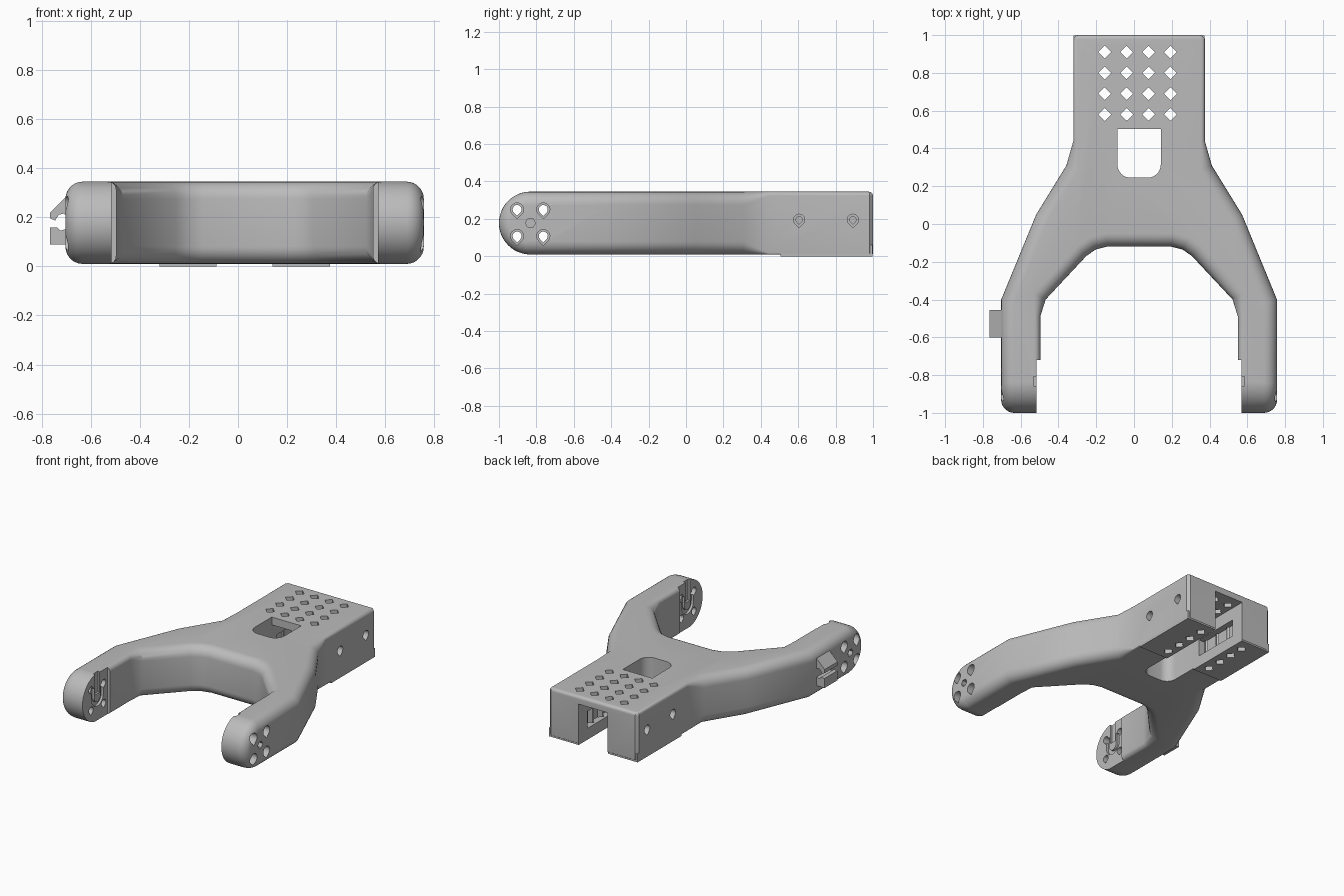
import bpy, bmesh, math
from mathutils import Vector

if "Cube" in bpy.data.objects:
    bpy.data.objects.remove(bpy.data.objects["Cube"], do_unlink=True)

CX = 0.027          # symmetry line of the fork
BOTTOM, TOP = 0.01, 0.345
MID_Z = (BOTTOM + TOP) / 2
TIP_Y = -0.832
RIM = 0.07          # rounding of the arm edges

grey = bpy.data.materials.new("plain grey")
grey.use_nodes = True
COLOUR = (0.5, 0.5, 0.5, 1)
grey.diffuse_color = COLOUR
grey.node_tree.nodes["Principled BSDF"].inputs["Base Color"].default_value = COLOUR


def loft(name, rings):
    """Closed solid through rings of equal point count."""
    bm = bmesh.new()
    loops = [[bm.verts.new(p) for p in ring] for ring in rings]
    for low, high in zip(loops, loops[1:]):
        for i in range(len(low)):
            j = (i + 1) % len(low)
            bm.faces.new((low[i], low[j], high[j], high[i]))
    bm.faces.new(loops[0][::-1])
    bm.faces.new(loops[-1])
    bmesh.ops.recalc_face_normals(bm, faces=bm.faces)
    mesh = bpy.data.meshes.new(name)
    bm.to_mesh(mesh)
    bm.free()
    mesh.materials.append(grey)
    ob = bpy.data.objects.new(name, mesh)
    bpy.context.collection.objects.link(ob)
    return ob


def prism(name, pts, axis, lo, hi):
    """Extrude a 2D profile along one axis."""
    place = {"x": lambda a, b, t: (t, a, b),
             "y": lambda a, b, t: (a, t, b),
             "z": lambda a, b, t: (a, b, t)}[axis]
    return loft(name, [[place(a, b, t) for a, b in pts] for t in (lo, hi)])


def inset(pts, radii):
    """Move each point of a counter-clockwise outline inwards."""
    vs, out = [Vector(p) for p in pts], []
    for i, p in enumerate(vs):
        before = (p - vs[i - 1]).normalized()
        after = (vs[(i + 1) % len(vs)] - p).normalized()
        n1, n2 = Vector((-before.y, before.x)), Vector((-after.y, after.x))
        out.append(p + (n1 + n2) / (1 + n1.dot(n2)) * radii[i])
    return out


def rect(a0, a1, b0, b1):
    return [(a0, b0), (a1, b0), (a1, b1), (a0, b1)]


def arc(a, b, r, start, end, n):
    angles = [math.radians(start + (end - start) * i / n) for i in range(n + 1)]
    return [(a + r * math.cos(t), b + r * math.sin(t)) for t in angles]


def ngon(a, b, r, n):
    return arc(a, b, r, 0, 360, n)[:-1]


def teardrop(y, z, r):
    return arc(y, z, r, -45, 225, 16) + [(y, z - 1.41 * r)]


def activate(ob):
    bpy.ops.object.select_all(action="DESELECT")
    ob.select_set(True)
    bpy.context.view_layer.objects.active = ob


def combine(ob, other, operation="DIFFERENCE"):
    mod = ob.modifiers.new("cut", "BOOLEAN")
    mod.operation, mod.solver, mod.object = operation, "MANIFOLD", other
    activate(ob)
    bpy.ops.object.modifier_apply(modifier=mod.name)
    bpy.data.objects.remove(other, do_unlink=True)


def cut(ob, pts, axis, lo, hi):
    combine(ob, prism("cutter", pts, axis, lo, hi))


def cut_side(ob, pts, side, inner, outer):
    """Cut along x, between two distances from the symmetry line."""
    lo, hi = sorted((CX + side * inner, CX + side * outer))
    cut(ob, pts, "x", lo, hi)


# Fork body: plan outline with rounded rims, narrower at the back and inner arms
half = [(0.33, 1), (0.348, 0.982), (0.348, 0.44), (0.385, 0.31), (0.545, 0.05),
        (0.73, -0.4), (0.73, -1.1), (0.523, -1.1), (0.523, -0.49), (0.495, -0.4),
        (0.28, -0.17), (0.23, -0.135), (0.17, -0.12)]
outline = [(CX - d, y) for d, y in half] + [(CX + d, y) for d, y in reversed(half)]


def rim_radius(x, y, upper):
    if y > 0.42:
        return RIM * (0.3 if upper else 0.1)
    if y < -0.45 and abs(x - CX) < 0.6:
        return RIM * 0.45
    return RIM


STEPS = 7
quarter = [math.pi / 2 * i / STEPS for i in range(STEPS + 1)]


def body_ring(t, upper):
    radii = [rim_radius(x, y, upper) for x, y in outline]
    plan = inset(outline, [r * (1 - math.cos(t)) for r in radii])
    drop = [r * (1 - math.sin(t)) for r in radii]
    return [(p.x, p.y, TOP - d if upper else BOTTOM + d) for p, d in zip(plan, drop)]


body = loft("fork_body", [body_ring(t, False) for t in reversed(quarter)]
            + [body_ring(t, True) for t in quarter])

# Round the tips in side profile, with rounded outer rims
side_profile = arc(TIP_Y, MID_Z, 0.168, 90, 270, 24) + [(1.2, -0.2), (1.2, 0.6)]


def tip_ring(t, side):
    plan = inset(side_profile, [RIM * (1 - math.cos(t))] * len(side_profile))
    x = CX + side * (0.7305 - RIM * (1 - math.sin(t)))
    return [(x, p.x, p.y) for p in plan]


envelope = loft("tip_envelope", [tip_ring(t, -1) for t in reversed(quarter)]
                + [tip_ring(t, 1) for t in quarter])
combine(body, envelope, "INTERSECT")

# Runners under the back block
for side in (-1, 1):
    x0, x1 = sorted((CX + side * 0.1, CX + side * 0.347))
    combine(body, prism("runner", rect(x0, x1, 0, 0.06), "y", 0.505, 0.997), "UNION")

# Window, and the channel open at the back with a wider groove inside
window = (arc(CX - 0.045, 0.315, 0.07, 180, 270, 8)
          + arc(CX + 0.045, 0.315, 0.07, 270, 360, 8)
          + [(CX + 0.115, 0.503), (CX - 0.115, 0.503)])
cut(body, window, "z", -0.5, 1)
cut(body, rect(CX - 0.114, CX + 0.114, -0.2, 0.29), "y", 0.49, 1.2)
cut(body, rect(CX - 0.16, CX + 0.16, 0.08, 0.2), "y", 0.56, 0.9)

# Grid of diamond holes in the top plate
for i in range(4):
    for j in range(4):
        cut(body, ngon(-0.155 + 0.116 * i, 0.58 + 0.11 * j, 0.034, 4), "z", -0.5, 1)

# Flat inner faces at the tips
cut(body, rect(CX - 0.543, CX + 0.543, -1.2, -0.72), "z", -0.5, 1)

groove = (arc(TIP_Y, MID_Z, 0.065, 180, 360, 14)
          + [(TIP_Y + 0.065, 0.25), (TIP_Y + 0.035, 0.25)]
          + arc(TIP_Y, MID_Z, 0.035, 360, 180, 14)
          + [(TIP_Y - 0.035, 0.25), (TIP_Y - 0.065, 0.25)])
for side in (-1, 1):
    # Stepped screw holes and hex socket in the tips
    for y in (-0.903, -0.763):
        for z in (0.25, 0.108):
            cut_side(body, teardrop(y, z, 0.024), side, 0.5, 0.8)
            cut_side(body, teardrop(y, z, 0.035), side, 0.66, 0.8)
    cut_side(body, ngon(TIP_Y, MID_Z, 0.027, 6), side, 0.68, 0.8)
    # U-shaped groove and entry slot on the inner faces
    cut_side(body, groove, side, 0.5, 0.56)
    cut_side(body, rect(TIP_Y - 0.025, TIP_Y + 0.025, 0.2, 0.5), side, 0.5, 0.558)
    # Stepped blind holes in the sides of the back block
    for y in (0.605, 0.892):
        cut_side(body, teardrop(y, 0.195, 0.03), side, 0.28, 0.4)
        cut_side(body, teardrop(y, 0.195, 0.017), side, 0.21, 0.4)

# Cable clip on the outside of one arm: hooked jaw over a lower jaw
upper_jaw = [(-0.69, 0.295), (-0.765, 0.22), (-0.765, 0.195), (-0.745, 0.187),
             (-0.73, 0.21), (-0.71, 0.215), (-0.69, 0.2)]
lower_jaw = [(-0.69, 0.09), (-0.765, 0.09), (-0.765, 0.158), (-0.735, 0.158),
             (-0.725, 0.145), (-0.69, 0.155)]
clips = [prism("clip_upper_jaw", upper_jaw, "y", -0.6, -0.455),
         prism("clip_lower_jaw", lower_jaw, "y", -0.6, -0.455)]

for ob in [body] + clips:
    activate(ob)
    bpy.ops.object.shade_smooth_by_angle(angle=math.radians(30))
